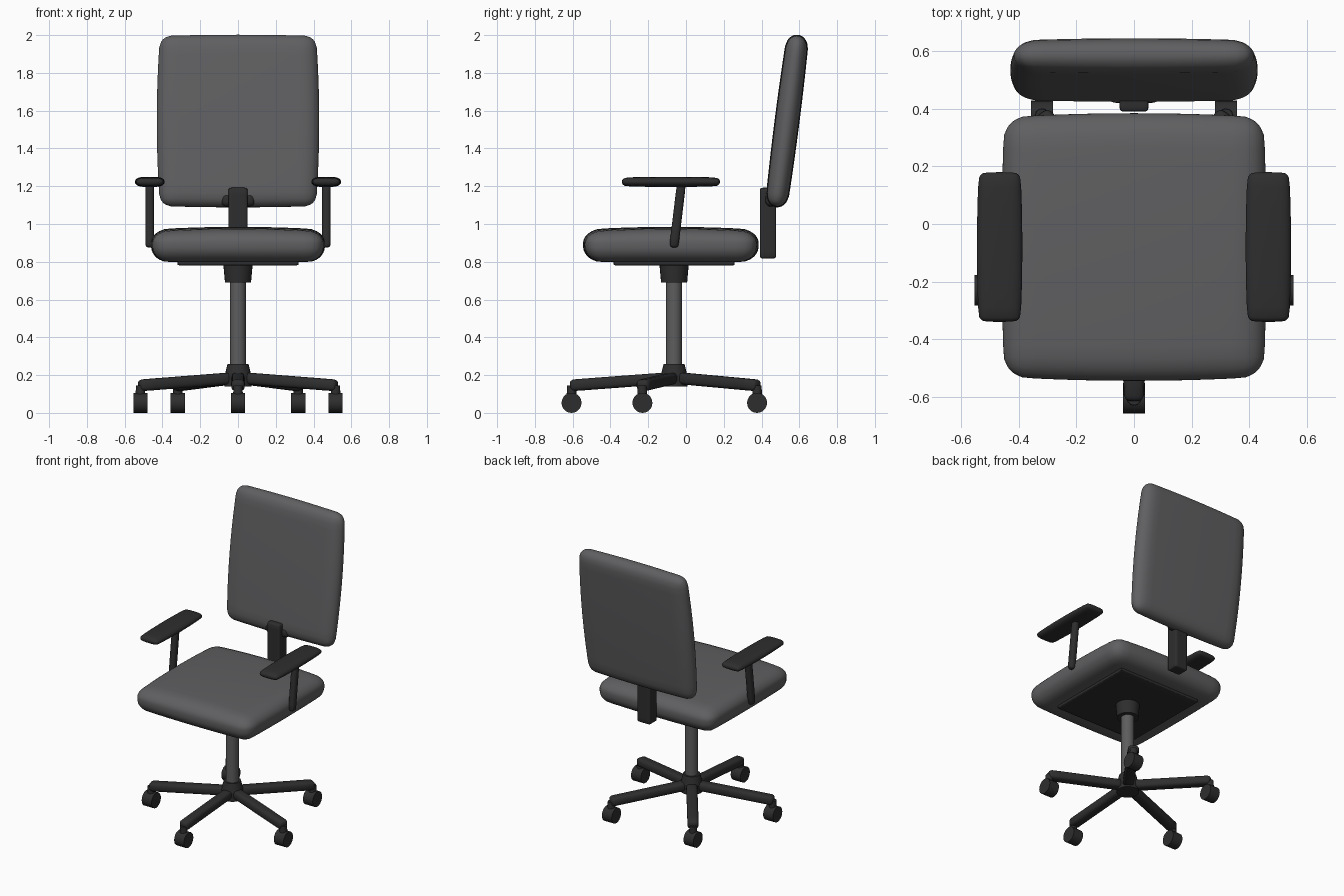
import bpy, bmesh, math
from mathutils import Vector, Matrix

default = bpy.data.objects.get("Cube")
if default:
    bpy.data.objects.remove(default, do_unlink=True)


def material(name, rgb):
    m = bpy.data.materials.new(name)
    m.use_nodes = True
    m.diffuse_color = (*rgb, 1)
    m.node_tree.nodes["Principled BSDF"].inputs["Base Color"].default_value = (*rgb, 1)
    return m


FABRIC = material("grey fabric", (0.115, 0.115, 0.12))
PLASTIC = material("black plastic", (0.027, 0.027, 0.027))
STEEL = material("grey steel", (0.11, 0.11, 0.11))
AXIS_Y = -0.063   # depth of the central column


def finish(name, bm, mat, matrix):
    bmesh.ops.recalc_face_normals(bm, faces=bm.faces)
    mesh = bpy.data.meshes.new(name)
    bm.to_mesh(mesh)
    bm.free()
    mesh.materials.append(mat)
    for p in mesh.polygons:
        p.use_smooth = True
    mesh.set_sharp_from_angle(angle=math.radians(40))
    ob = bpy.data.objects.new(name, mesh)
    ob.matrix_world = matrix
    bpy.context.scene.collection.objects.link(ob)
    return ob


def rounded_box(name, mat, centre, half, radius, bulge=(0, 0, 0), rot=None, cuts=9, flat_base=False):
    """Box with round edges whose sides may swell outward."""
    bm = bmesh.new()
    bmesh.ops.create_cube(bm, size=2)
    bmesh.ops.subdivide_edges(bm, edges=bm.edges[:], cuts=cuts, use_grid_fill=True)
    for v in bm.verts:
        p = Vector([h * math.sin(c * math.pi / 2) for c, h in zip(v.co, half)])
        inner = Vector([max(radius - h, min(h - radius, c)) for c, h in zip(p, half)])
        p = inner + (p - inner).normalized() * radius
        u = [(c / h) ** 2 for c, h in zip(p, half)]
        for i in range(3):
            if not (i == 2 and flat_base and p.z < 0):
                p[i] *= 1 - bulge[i] * (sum(u) - u[i]) / 2
        v.co = p
    m = Matrix.Translation(centre) @ (rot.to_4x4() if rot else Matrix())
    return finish(name, bm, mat, m)


def round_part(name, mat, centre, r_low, r_high, depth, rot=None, sides=24):
    bm = bmesh.new()
    bmesh.ops.create_cone(bm, cap_ends=True, segments=sides, radius1=r_low, radius2=r_high, depth=depth)
    m = Matrix.Translation(centre) @ (rot.to_4x4() if rot else Matrix())
    return finish(name, bm, mat, m)


def bar(name, mat, start, end, width, height, radius):
    """Rounded bar between two points; width is horizontal."""
    a, b = Vector(start), Vector(end)
    d = (b - a).normalized()
    side = d.cross(Vector((0, 0, 1))).normalized()
    rot = Matrix((side, side.cross(d), d)).transposed()
    return rounded_box(name, mat, (a + b) / 2, (width / 2, height / 2, (b - a).length / 2),
                       radius, rot=rot, cuts=7)


# Cushions
rounded_box("seat", FABRIC, (0, -0.08, 0.892), (0.46, 0.465, 0.093), 0.08,
            bulge=(0.04, 0.06, 0.3), cuts=17, flat_base=True)
rounded_box("backrest", FABRIC, (0, 0.535, 1.545), (0.43, 0.066, 0.46), 0.062,
            bulge=(0.08, 0.2, 0.03), rot=Matrix.Rotation(math.radians(-7.3), 3, 'X'), cuts=17)

# Seat plate and back support
rounded_box("seat_plate", PLASTIC, (0, AXIS_Y, 0.8), (0.32, 0.32, 0.02), 0.008)
rounded_box("back_post", PLASTIC, (0, 0.434, 1.005), (0.05, 0.043, 0.187), 0.012)
rounded_box("back_bracket", PLASTIC, (0, 0.455, 1.128), (0.09, 0.035, 0.036), 0.03)

# Column
round_part("column", STEEL, (0, AXIS_Y, 0.48), 0.042, 0.042, 0.5)
round_part("column_collar", PLASTIC, (0, AXIS_Y, 0.74), 0.069, 0.078, 0.1)
round_part("hub_top", PLASTIC, (0, AXIS_Y, 0.23), 0.07, 0.055, 0.06)
round_part("hub_base", PLASTIC, (0, AXIS_Y, 0.17), 0.072, 0.07, 0.06)

# Five legs with casters
wheel_turn = Matrix.Rotation(math.pi / 2, 3, 'Y')
for i in range(5):
    a = math.radians(72 * i - 90)
    out = Vector((math.cos(a), math.sin(a), 0))
    mid = Vector((0, AXIS_Y, 0))
    tip = mid + out * 0.543
    bar(f"leg_{i + 1}", PLASTIC, mid + out * 0.03 + Vector((0, 0, 0.184)),
        mid + out * 0.552 + Vector((0, 0, 0.145)), 0.072, 0.062, 0.024)
    round_part(f"caster_stem_{i + 1}", PLASTIC, tip + Vector((0, 0, 0.115)), 0.026, 0.024, 0.06, sides=12)
    round_part(f"caster_wheel_{i + 1}", PLASTIC, tip + Vector((0, 0, 0.053)), 0.053, 0.053, 0.076,
               rot=wheel_turn, sides=20)

# Armrests
for name, s in (("left", 1), ("right", -1)):
    rounded_box(f"{name}_arm_pad", PLASTIC, (s * 0.467, -0.08, 1.223), (0.079, 0.26, 0.027), 0.026,
                bulge=(0.16, 0.02, 0.3))
    bar(f"{name}_arm_post", PLASTIC, (s * 0.468, -0.065, 0.875), (s * 0.468, -0.024, 1.215),
        0.046, 0.048, 0.02)
